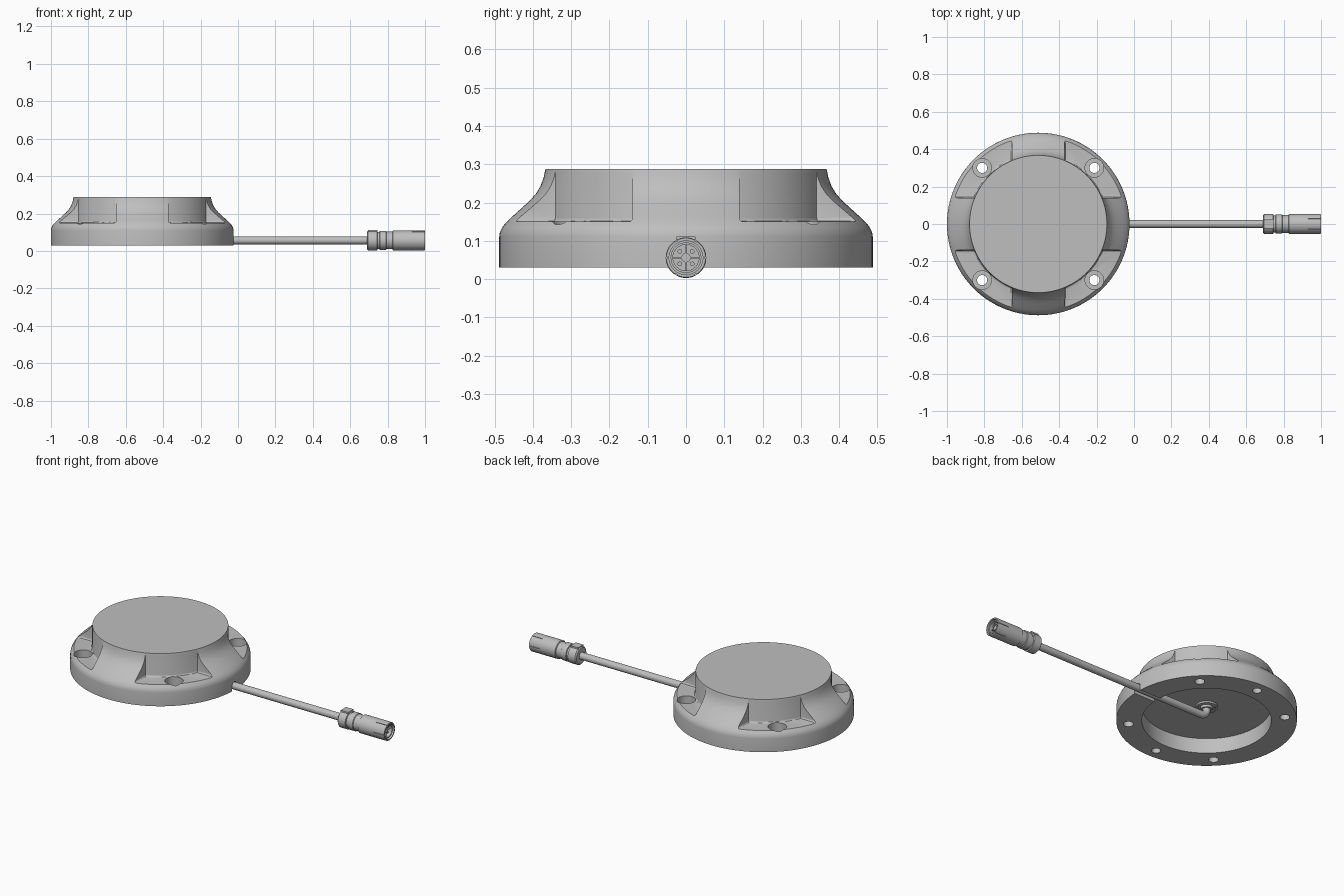
import bpy, bmesh, math
from mathutils import Matrix, Vector

cube = bpy.data.objects.get("Cube")
if cube:
    bpy.data.objects.remove(cube)

CX, AXIS_Z = -0.512, 0.056      # housing centre, cable height
metal = bpy.data.materials.new("light grey metal")
metal.use_nodes = True
grey = (0.52, 0.52, 0.52, 1)
metal.diffuse_color = grey
metal.node_tree.nodes["Principled BSDF"].inputs["Base Color"].default_value = grey
ALONG_X = Matrix.Rotation(math.pi / 2, 4, 'Y')


def finish(name, bm, matrix=Matrix()):
    bmesh.ops.remove_doubles(bm, verts=bm.verts, dist=1e-5)
    bmesh.ops.recalc_face_normals(bm, faces=bm.faces)
    bm.transform(matrix)
    mesh = bpy.data.meshes.new(name)
    bm.to_mesh(mesh)
    bm.free()
    mesh.materials.append(metal)
    ob = bpy.data.objects.new(name, mesh)
    bpy.context.collection.objects.link(ob)
    return ob


def lathe(name, profile, matrix=Matrix(), steps=64):
    bm = bmesh.new()
    verts = [bm.verts.new((r, 0, z)) for r, z in profile]
    edges = [bm.edges.new(pair) for pair in zip(verts, verts[1:])]
    bmesh.ops.spin(bm, geom=verts + edges, axis=(0, 0, 1), cent=(0, 0, 0),
                   angle=2 * math.pi, steps=steps, use_duplicate=False)
    return finish(name, bm, matrix)


def rod(name, r, z0, z1, matrix=Matrix(), steps=32):
    return lathe(name, [(0, z0), (r, z0), (r, z1), (0, z1)], matrix, steps)


def box(name, size, centre, matrix=Matrix()):
    bm = bmesh.new()
    bmesh.ops.create_cube(bm, size=1)
    bm.transform(Matrix.Translation(centre) @ Matrix.Diagonal((*size, 1)))
    return finish(name, bm, matrix)


def select(ob):
    bpy.ops.object.select_all(action='DESELECT')
    ob.select_set(True)
    bpy.context.view_layer.objects.active = ob


def cut(ob, cutter):
    cutter.hide_render = True
    mod = ob.modifiers.new("cut", 'BOOLEAN')
    mod.operation, mod.solver, mod.object = 'DIFFERENCE', 'EXACT', cutter
    select(ob)
    bpy.ops.object.modifier_apply(modifier=mod.name)
    bpy.data.objects.remove(cutter)


def smooth(ob, angle=30):
    select(ob)
    bpy.ops.object.shade_smooth_by_angle(angle=math.radians(angle))


def pocket(matrix):
    """Corner pocket: a square block with the central drum left standing."""
    wall, drum = 0.14, 0.369
    a = math.asin(wall / drum)
    arc = [a + (math.pi / 2 - 2 * a) * i / 16 for i in range(17)]
    outline = [(drum * math.cos(t), drum * math.sin(t)) for t in arc]
    outline += [(wall, 0.6), (0.6, 0.6), (0.6, wall)]
    bm = bmesh.new()
    face = bm.faces.new([bm.verts.new((x, y, 0.15)) for x, y in outline])
    ext = bmesh.ops.extrude_face_region(bm, geom=[face])["geom"]
    bmesh.ops.translate(bm, vec=(0, 0, 0.25),
                        verts=[v for v in ext if isinstance(v, bmesh.types.BMVert)])
    floor = [e for e in bm.edges if all(v.co.z < 0.16 for v in e.verts)]
    bmesh.ops.bevel(bm, geom=floor, offset=0.01, segments=3, affect='EDGES', profile=0.5)
    return finish("pocket_cutter", bm, matrix)


# Housing: turned shell with flared shoulder and an open cavity underneath
centre = Matrix.Translation((CX, 0, 0))
shoulder = [(0.488, 0.11), (0.486, 0.123), (0.479, 0.137), (0.468, 0.15),
            (0.452, 0.165), (0.43, 0.185), (0.408, 0.205), (0.392, 0.223),
            (0.38, 0.243), (0.372, 0.265), (0.367, 0.288)]
housing = lathe("housing", [(0, 0.12), (0.35, 0.12), (0.35, 0.03), (0.488, 0.03)]
                + shoulder + [(0, 0.288)], centre, 128)

# Four corner pockets with counterbored through holes
for i in range(4):
    turn = centre @ Matrix.Rotation(i * math.pi / 2, 4, 'Z')
    cut(housing, pocket(turn))
    at = turn @ Matrix.Translation((0.3, 0.3, 0))
    cut(housing, lathe("screw_cutter", [(0, 0), (0.027, 0), (0.027, 0.08), (0.05, 0.08),
                                        (0.05, 0.2), (0, 0.2)], at, 32))

# Blind holes under the rim, front and back
for y in (-0.424, 0.424):
    cut(housing, rod("blind_cutter", 0.025, 0, 0.09, centre @ Matrix.Translation((0, y, 0))))

# Cable channel through the rim
cut(housing, box("channel_cutter", (0.2, 0.046, 0.06), (CX + 0.42, 0, 0.027)))
cut(housing, rod("channel_top_cutter", 0.023, CX + 0.32, CX + 0.52,
                 Matrix.Translation((0, 0, AXIS_Z)) @ ALONG_X))
smooth(housing)

# Cable gland on the cavity ceiling
gland = lathe("cable_gland", [(0, 0.121), (0.06, 0.121), (0.06, 0.109), (0.048, 0.109),
                              (0.044, 0.113), (0.034, 0.113), (0.03, 0.1), (0, 0.1)], centre, 48)
smooth(gland)

# Cable: straight run with a bend up into the gland
curve = bpy.data.curves.new("cable", 'CURVE')
curve.dimensions = '3D'
curve.bevel_depth, curve.bevel_resolution, curve.use_fill_caps = 0.021, 6, True
bend = 0.04
path = [(CX, 0.12)]
for i in range(9):
    t = i / 8 * math.pi / 2
    path.append((CX + bend * (1 - math.cos(t)), AXIS_Z + bend * (1 - math.sin(t))))
path.append((0.71, AXIS_Z))
spline = curve.splines.new('POLY')
spline.points.add(len(path) - 1)
for p, (x, z) in zip(spline.points, path):
    p.co = (x, 0, z, 1)
cable = bpy.data.objects.new("cable", curve)
bpy.context.collection.objects.link(cable)
curve.materials.append(metal)
select(cable)
bpy.ops.object.convert(target='MESH')
smooth(bpy.context.object, 40)

# Connector: collar, groove, body and hollow nut
plug = Matrix.Translation((0, 0, AXIS_Z)) @ ALONG_X
connector = lathe("connector", [(0, 0.69), (0.046, 0.69), (0.053, 0.696), (0.053, 0.744),
                                (0.046, 0.746), (0.046, 0.756), (0.051, 0.758),
                                (0.051, 0.79), (0.047, 0.793), (0.047, 0.825),
                                (0.053, 0.828), (0.053, 0.997), (0.051, 1.0),
                                (0.044, 1.0), (0.044, 0.96), (0, 0.96)], plug)
# Grip slots in the nut
for i in range(6):
    spin = plug @ Matrix.Rotation(math.radians(30 + 60 * i), 4, 'Z')
    cut(connector, box("slot_cutter", (0.008, 0.006, 0.08), (0.053, 0, 0.97), spin))
smooth(connector)

# Flat key on top of the collar
box("collar_key", (0.05, 0.05, 0.012), (0.72, 0, AXIS_Z + 0.05))

# Socket insert: ring, cross ribs and contacts
ring = lathe("socket_ring", [(0.034, 0.955), (0.04, 0.955), (0.04, 0.992),
                             (0.034, 0.992), (0.034, 0.955)], plug, 48)
smooth(ring)
for i in range(2):
    box("socket_rib", (0.07, 0.004, 0.02), (0, 0, 0.968),
        plug @ Matrix.Rotation(i * math.pi / 2, 4, 'Z'))
smooth(rod("centre_contact", 0.012, 0.955, 0.98, plug, 24))
for i in range(4):
    a = math.radians(45 + 90 * i)
    at = plug @ Matrix.Translation((0.023 * math.cos(a), 0.023 * math.sin(a), 0))
    smooth(rod("contact", 0.006, 0.955, 0.978, at, 16))
